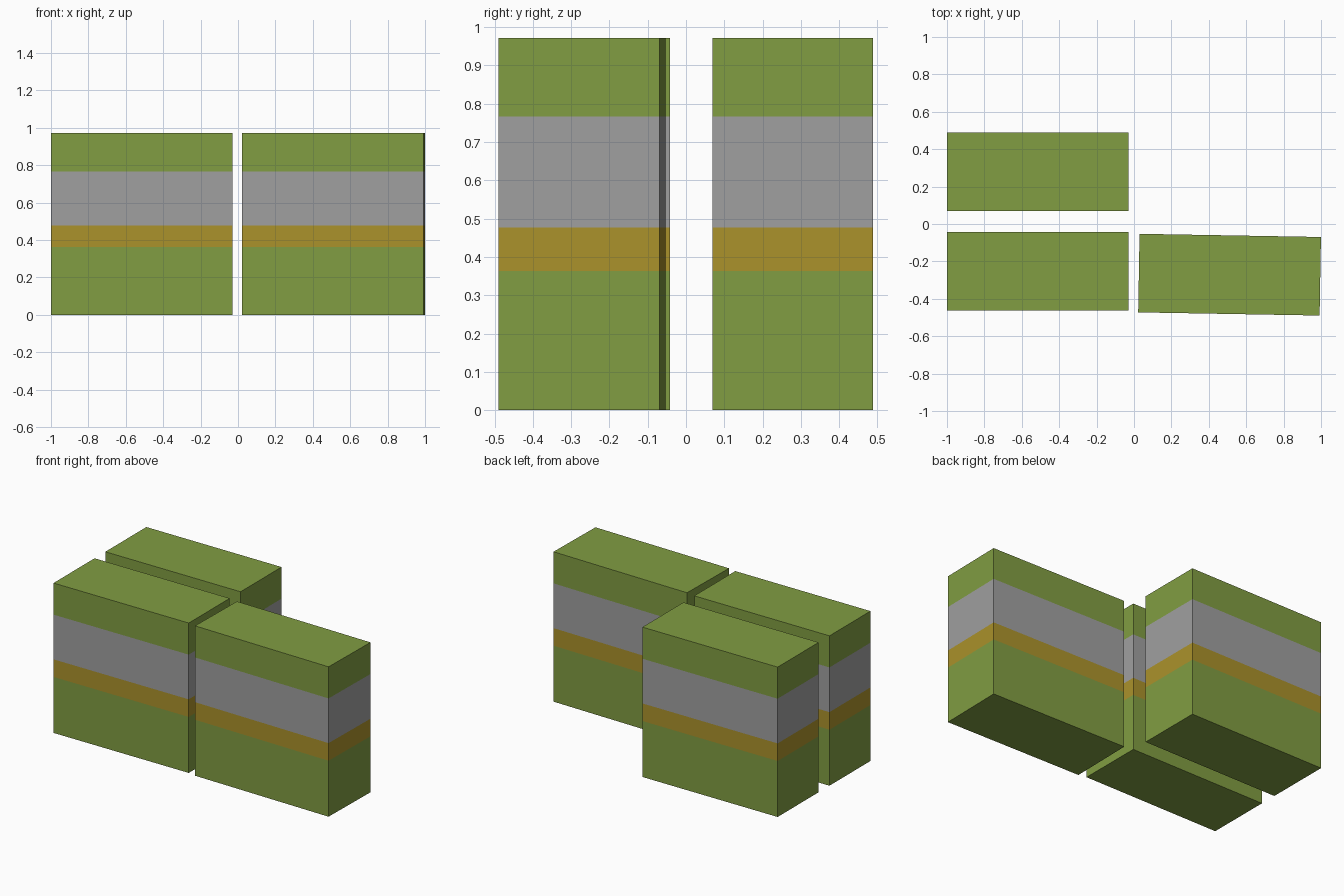
import bpy, bmesh, math
from mathutils import Matrix

if "Cube" in bpy.data.objects:
    bpy.data.objects.remove(bpy.data.objects["Cube"])


def material(name, rgb):
    # sRGB 0-255 to linear
    lin = [((c / 255 + 0.055) / 1.055) ** 2.4 for c in rgb]
    m = bpy.data.materials.new(name)
    m.diffuse_color = (*lin, 1)
    m.use_nodes = True
    m.node_tree.nodes["Principled BSDF"].inputs["Base Color"].default_value = m.diffuse_color
    return m


mats = [material("green", (129, 157, 66)),
        material("gold", (171, 146, 43)),
        material("grey", (160, 160, 160))]

LENGTH, DEPTH, HEIGHT = 0.97, 0.42, 0.972
CUTS = (0.363, 0.477, 0.767)  # heights where the colour bands change


def block(name, x, y, angle=0):
    bm = bmesh.new()
    bmesh.ops.create_cube(bm, size=1, matrix=Matrix.Translation((0, 0, HEIGHT / 2))
                          @ Matrix.Diagonal((LENGTH, DEPTH, HEIGHT, 1)))
    for z in CUTS:
        bmesh.ops.bisect_plane(bm, geom=bm.verts[:] + bm.edges[:] + bm.faces[:],
                               plane_co=(0, 0, z), plane_no=(0, 0, 1))
    # Colour bands by face height
    for f in bm.faces:
        z = f.calc_center_median().z
        f.material_index = 1 if CUTS[0] < z < CUTS[1] else 2 if CUTS[1] < z < CUTS[2] else 0
    me = bpy.data.meshes.new(name)
    bm.to_mesh(me)
    bm.free()
    for m in mats:
        me.materials.append(m)
    ob = bpy.data.objects.new(name, me)
    ob.location = (x, y, 0)
    ob.rotation_euler.z = math.radians(angle)
    bpy.context.collection.objects.link(ob)


# Three banded blocks, the right one turned slightly
block("back_left_block", -0.515, 0.279)
block("front_left_block", -0.515, -0.252)
block("front_right_block", 0.511, -0.271, -1)
